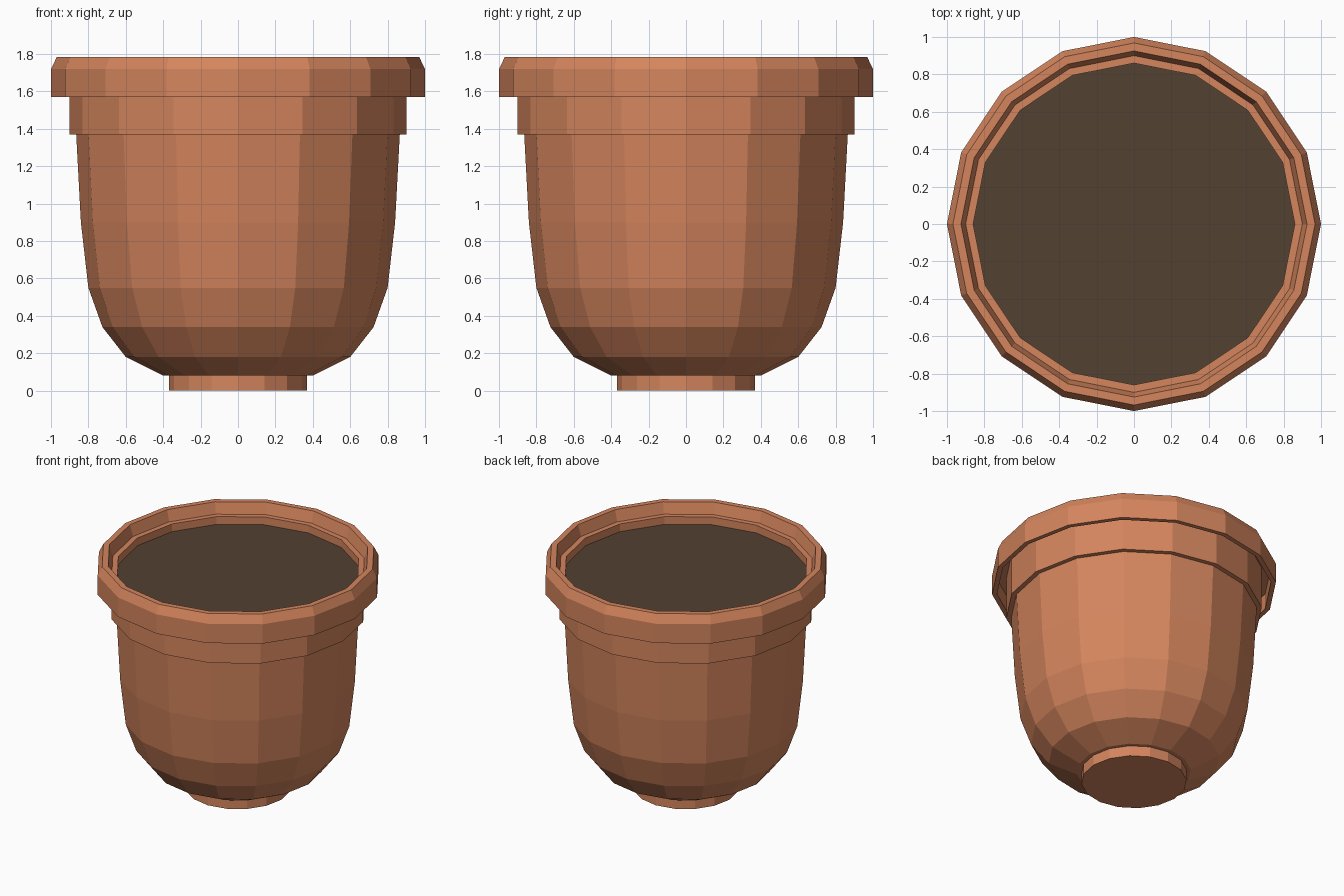
import bpy, bmesh, math

if "Cube" in bpy.data.objects:
    bpy.data.objects.remove(bpy.data.objects["Cube"])

SIDES = 16

def material(name, color):
    m = bpy.data.materials.new(name)
    m.diffuse_color = (*color, 1)
    m.use_nodes = True
    m.node_tree.nodes["Principled BSDF"].inputs["Base Color"].default_value = m.diffuse_color
    return m

terracotta = material("terracotta", (0.66, 0.235, 0.11))
earth = material("earth", (0.085, 0.052, 0.031))

def lathe(name, profile, mat, closed=False):
    """Revolve (radius, z) points; open profiles are capped at both ends."""
    bm = bmesh.new()
    rings = []
    for r, z in profile:
        rings.append([bm.verts.new((r * math.cos(2 * math.pi * i / SIDES),
                                    r * math.sin(2 * math.pi * i / SIDES), z))
                      for i in range(SIDES)])
    pairs = list(zip(rings, rings[1:]))
    if closed:
        pairs.append((rings[-1], rings[0]))
    else:
        bm.faces.new(rings[0][::-1])
        bm.faces.new(rings[-1])
    for a, b in pairs:
        for i in range(SIDES):
            j = (i + 1) % SIDES
            bm.faces.new((a[i], a[j], b[j], b[i]))
    bmesh.ops.recalc_face_normals(bm, faces=bm.faces)
    me = bpy.data.meshes.new(name)
    bm.to_mesh(me)
    bm.free()
    me.materials.append(mat)
    ob = bpy.data.objects.new(name, me)
    bpy.context.collection.objects.link(ob)
    return ob

# Small round foot
lathe("foot", [(0.37, 0), (0.37, 0.1)], terracotta)

# Rounded bowl with nearly straight walls
lathe("body", [(0.40, 0.08), (0.60, 0.18), (0.725, 0.34), (0.80, 0.55),
               (0.84, 0.90), (0.865, 1.37), (0.865, 1.60)], terracotta)

# Collar below the rim
lathe("collar", [(0.86, 1.37), (0.90, 1.37), (0.90, 1.70), (0.86, 1.70)],
      terracotta, closed=True)

# Overhanging rim with bevelled top and hollow lip underneath
lathe("rim", [(1.0, 1.57), (1.0, 1.72), (0.968, 1.785), (0.925, 1.785),
              (0.90, 1.70), (0.87, 1.66), (0.87, 1.60), (0.89, 1.60),
              (0.89, 1.69), (0.965, 1.69), (0.965, 1.57)],
      terracotta, closed=True)

# Soil surface
lathe("soil", [(0.872, 1.61), (0.872, 1.64)], earth)
